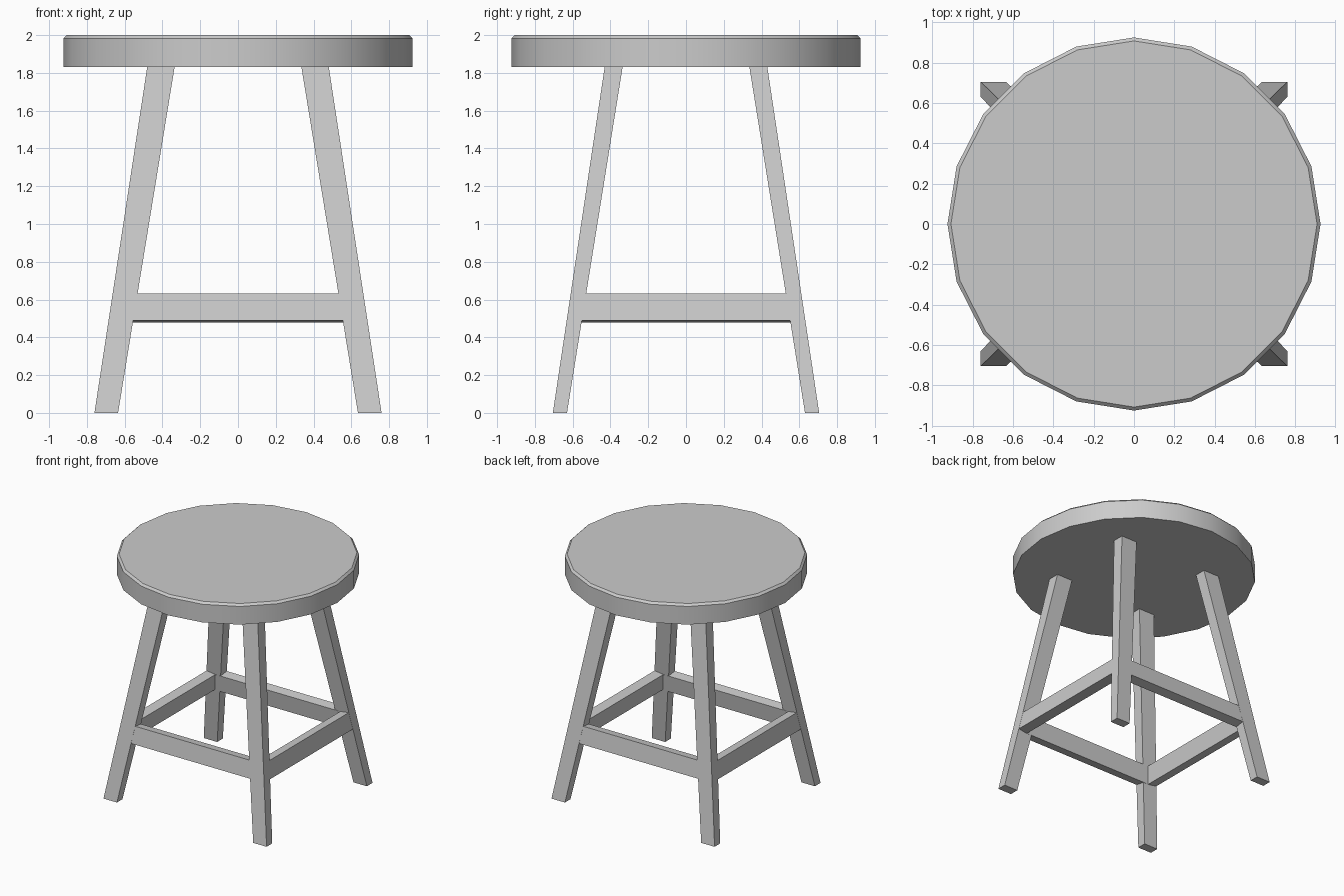
import bpy, bmesh

if "Cube" in bpy.data.objects:
    bpy.data.objects.remove(bpy.data.objects["Cube"])


def loft(name, lower, upper, mirror=(False, False)):
    """Solid between two matching loops, mirrored about the centre."""
    bm = bmesh.new()
    a = [bm.verts.new(p) for p in lower]
    b = [bm.verts.new(p) for p in upper]
    n = len(a)
    bm.faces.new(a)
    bm.faces.new(b)
    for i in range(n):
        j = (i + 1) % n
        bm.faces.new((a[i], a[j], b[j], b[i]))
    bmesh.ops.recalc_face_normals(bm, faces=bm.faces)
    mesh = bpy.data.meshes.new(name)
    bm.to_mesh(mesh)
    bm.free()
    ob = bpy.data.objects.new(name, mesh)
    bpy.context.collection.objects.link(ob)
    if any(mirror):
        mod = ob.modifiers.new("mirror", 'MIRROR')
        mod.use_axis = (mirror[0], mirror[1], False)
        mod.use_mirror_merge = False
    return ob


def rect(x0, x1, y0, y1, z):
    return [(x0, y0, z), (x1, y0, z), (x1, y1, z), (x0, y1, z)]


# Round 20-sided seat with a small chamfer on the top rim
bpy.ops.mesh.primitive_cylinder_add(vertices=20, radius=0.925, depth=0.17,
                                    location=(0, 0, 1.915))
seat = bpy.context.object
seat.name = "seat"
bm = bmesh.new()
bm.from_mesh(seat.data)
rim = [e for e in bm.edges if all(v.co.z > 0 for v in e.verts)]
bmesh.ops.bevel(bm, geom=rim, offset=0.017, segments=1, affect='EDGES')
bm.to_mesh(seat.data)
bm.free()
bpy.ops.object.shade_smooth_by_angle(angle=0.5)

# Four splayed legs, slightly wider at the top
loft("legs", rect(0.635, 0.76, 0.63, 0.705, 0),
     rect(0.335, 0.48, 0.335, 0.43, 1.835), (True, True))


# Stretchers lean with the legs and sit flush with their outer faces
def section(foot, slope, thick=0.08, low=0.49, high=0.633):
    lo, hi = foot - slope * low, foot - slope * high
    drop = slope * thick
    return [(lo, low), (hi, high), (hi - thick, high - drop), (lo - thick, low - drop)]


front = section(0.704, 0.15)
loft("front_and_back_stretchers", [(-0.59, -d, z) for d, z in front],
     [(0.59, -d, z) for d, z in front], (False, True))
side = section(0.759, 0.153)
loft("side_stretchers", [(d, -0.58, z) for d, z in side],
     [(d, 0.58, z) for d, z in side], (True, False))
